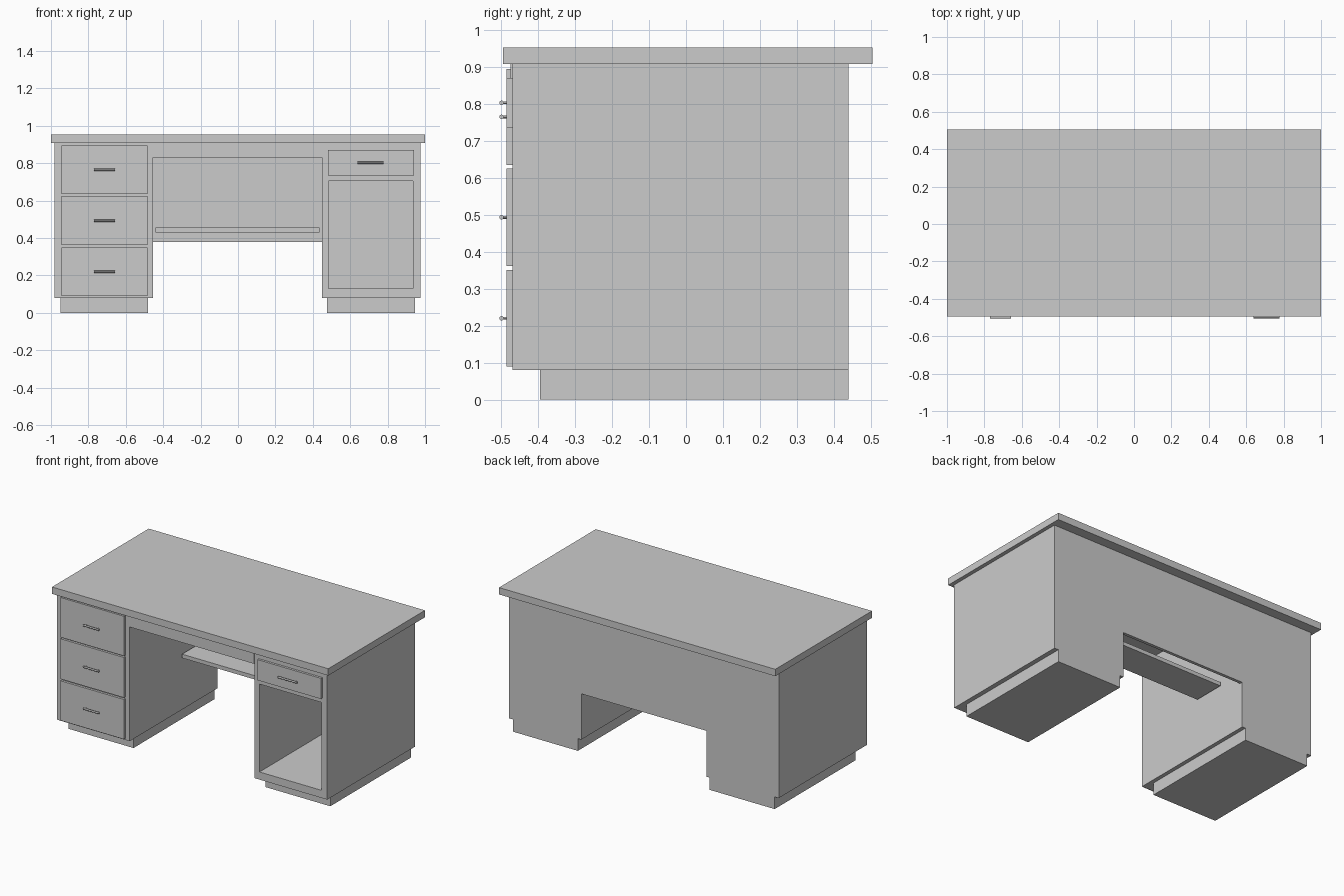
import bpy
from mathutils import Vector

cube = bpy.data.objects.get("Cube")
if cube:
    bpy.data.objects.remove(cube, do_unlink=True)

GREY = (0.6, 0.6, 0.6, 1.0)
mat = bpy.data.materials.new("light grey")
mat.use_nodes = True
mat.diffuse_color = GREY
mat.node_tree.nodes["Principled BSDF"].inputs["Base Color"].default_value = GREY


def finish(name):
    ob = bpy.context.object
    ob.name = name
    ob.data.materials.append(mat)
    return ob


def box(name, xs, ys, zs):
    """Box spanning the given ranges."""
    centre = [(a + b) / 2 for a, b in (xs, ys, zs)]
    bpy.ops.mesh.primitive_cube_add(size=1, location=centre)
    ob = finish(name)
    ob.scale = [b - a for a, b in (xs, ys, zs)]
    bpy.ops.object.transform_apply(location=False, rotation=False, scale=True)
    return ob


def rod(name, start, end, radius):
    """Round rod between two points."""
    a, b = Vector(start), Vector(end)
    bpy.ops.mesh.primitive_cylinder_add(vertices=12, radius=radius,
                                        depth=(b - a).length, location=(a + b) / 2)
    ob = finish(name)
    ob.rotation_euler = (b - a).to_track_quat("Z", "Y").to_euler()
    bpy.ops.object.shade_smooth_by_angle()
    return ob


FRONT, BACK = -0.47, 0.44        # carcass depth
DRAWER = -0.485                  # drawer face plane
UNDER, TOP = 0.908, 0.953        # desktop slab
FLOOR = 0.08                     # top of the plinths
body = (FRONT, BACK)


def handle(name, x0, x1, z):
    """Bar pull on two posts."""
    y = -0.499
    rod(name + "_bar", (x0, y, z), (x1, y, z), 0.006)
    for side, x in (("right", x0 + 0.012), ("left", x1 - 0.012)):
        rod(f"{name}_{side}_post", (x, DRAWER + 0.002, z), (x, y, z), 0.004)


# Desktop and plinths
box("desktop", (-1, 1), (-0.495, 0.505), (UNDER, TOP))
box("right_plinth", (-0.95, -0.48), (-0.395, BACK), (0, FLOOR))
box("left_plinth", (0.475, 0.945), (-0.395, BACK), (0, FLOOR))

# Drawer pedestal with three drawers
box("drawer_pedestal", (-0.98, -0.455), body, (FLOOR, UNDER))
for i, (z0, z1, zh) in enumerate(((0.09, 0.35, 0.22), (0.362, 0.625, 0.493),
                                  (0.635, 0.895, 0.765)), 1):
    box(f"drawer_front_{i}", (-0.945, -0.485), (DRAWER, FRONT), (z0, z1))
    handle(f"drawer_handle_{i}", -0.77, -0.657, zh)

# Open cabinet pedestal, built from panels
inner = (0.485, 0.935)
box("cabinet_inner_side", (0.45, inner[0]), body, (FLOOR, UNDER))
box("cabinet_outer_side", (inner[1], 0.975), body, (FLOOR, UNDER))
box("cabinet_floor", inner, body, (FLOOR, 0.13))
box("cabinet_back", inner, (0.42, BACK), (0.13, 0.705))
box("cabinet_rail", inner, body, (0.705, 0.725))
box("cabinet_drawer_case", inner, body, (0.725, UNDER))
box("cabinet_drawer_front", (0.48, 0.94), (DRAWER, FRONT), (0.735, 0.87))
handle("cabinet_drawer_handle", 0.64, 0.777, 0.803)

# Kneehole: apron, modesty panel and tray
knee = (-0.455, 0.45)
box("apron", knee, (-0.475, -0.455), (0.83, UNDER))
box("modesty_panel", knee, (0.42, BACK), (0.38, UNDER))
box("tray", (-0.44, 0.435), (0.05, 0.26), (0.43, 0.455))
